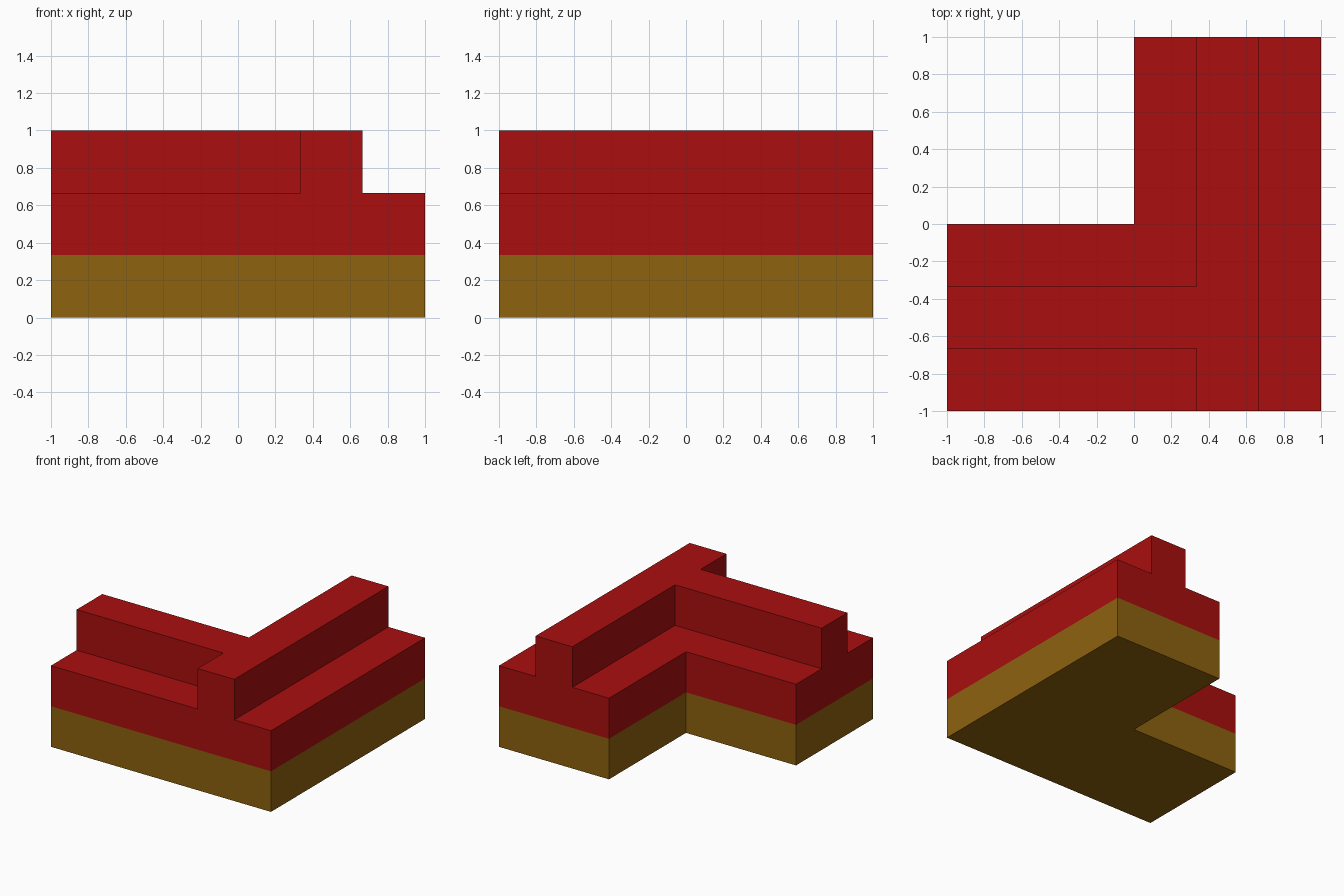
import bpy
import bmesh
import math

cube = bpy.data.objects.get("Cube")
if cube:
    bpy.data.objects.remove(cube, do_unlink=True)

T = 1 / 3  # height of one layer and width of the ridge


def make_material(name, rgb):
    mat = bpy.data.materials.new(name)
    mat.use_nodes = True
    colour = (*rgb, 1.0)
    mat.diffuse_color = colour
    bsdf = next(n for n in mat.node_tree.nodes if n.type == 'BSDF_PRINCIPLED')
    bsdf.inputs["Base Color"].default_value = colour
    return mat


def raise_faces(bm, faces, height):
    """Extrude faces straight up and return the raised caps."""
    geom = bmesh.ops.extrude_face_region(bm, geom=faces)["geom"]
    verts = [g for g in geom if isinstance(g, bmesh.types.BMVert)]
    bmesh.ops.translate(bm, vec=(0, 0, height), verts=verts)
    return [g for g in geom if isinstance(g, bmesh.types.BMFace)]


bm = bmesh.new()

# L-shaped footprint on a plan grid, with the back left quarter left out
xs = [-1, 0, T, 2 * T, 1]
ys = [-1, -2 * T, -T, 0, 1]
grid = [[bm.verts.new((x, y, 0)) for y in ys] for x in xs]
for i in range(4):
    for j in range(4):
        if i == 0 and j == 3:
            continue
        bm.faces.new((grid[i][j], grid[i + 1][j],
                      grid[i + 1][j + 1], grid[i][j + 1]))
bmesh.ops.delete(bm, geom=[v for v in bm.verts if not v.link_faces],
                 context='VERTS')

# Lower layer, then middle layer
caps = raise_faces(bm, bm.faces[:], T)
caps = raise_faces(bm, caps, T)

# Raised ridge: a full-length run plus an arm towards the right end
ridge = []
for f in caps:
    c = f.calc_center_median()
    if T < c.x < 2 * T or (c.x < T and -2 * T < c.y < -T):
        ridge.append(f)
raise_faces(bm, ridge, T)

# Lower layer is brown, everything above it red
bmesh.ops.recalc_face_normals(bm, faces=bm.faces[:])
for f in bm.faces:
    f.material_index = 0 if f.calc_center_median().z < T else 1

# Merge flat grid cells into clean faces, keeping the colour border
bmesh.ops.dissolve_limit(bm, angle_limit=math.radians(1), verts=bm.verts[:],
                         edges=bm.edges[:], delimit={'MATERIAL'})

mesh = bpy.data.meshes.new("stepped_corner_block")
bm.to_mesh(mesh)
bm.free()
mesh.materials.append(make_material("ochre brown", (0.27, 0.122, 0.0045)))
mesh.materials.append(make_material("deep red", (0.40, 0.0045, 0.0045)))
block = bpy.data.objects.new("stepped_corner_block", mesh)
bpy.context.collection.objects.link(block)
